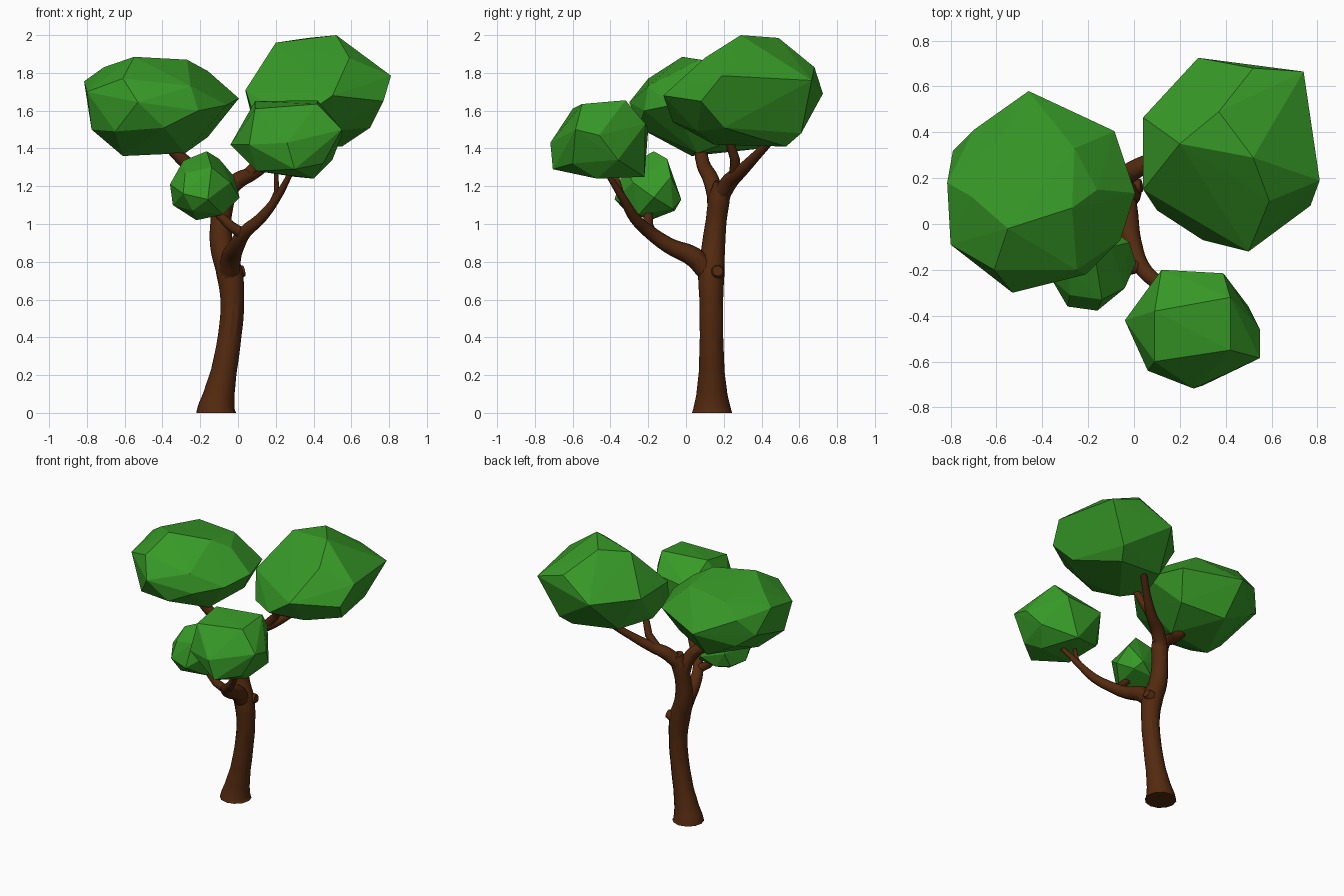
import bpy, bmesh


def material(name, color):
    m = bpy.data.materials.new(name)
    m.diffuse_color = (*color, 1)
    return m


bark = material("bark", (0.088, 0.023, 0.005))
leaf = material("leaf", (0.038, 0.32, 0.02))


def limb(name, points):
    """Tapered round tube through (x, y, z, radius) points."""
    cu = bpy.data.curves.new(name, 'CURVE')
    cu.dimensions = '3D'
    cu.bevel_depth = 1.0
    cu.bevel_resolution = 4
    cu.resolution_u = 5
    cu.use_fill_caps = True
    sp = cu.splines.new('BEZIER')
    sp.bezier_points.add(len(points) - 1)
    for i, (bp, (x, y, z, r)) in enumerate(zip(sp.bezier_points, points)):
        bp.co = (x, y, z)
        bp.radius = r
        bp.handle_left_type = bp.handle_right_type = 'AUTO' if i > 1 else 'VECTOR'
    ob = bpy.data.objects.new(name, cu)
    bpy.context.collection.objects.link(ob)
    cu.materials.append(bark)
    bpy.ops.object.select_all(action='DESELECT')
    ob.select_set(True)
    bpy.context.view_layer.objects.active = ob
    bpy.ops.object.convert(target='MESH')
    bpy.ops.object.shade_smooth_by_angle()


def crown(name, *rings):
    """Faceted leaf clump: convex hull around a few rings of corners."""
    bm = bmesh.new()
    for ring in rings:
        for p in ring:
            bm.verts.new(p)
    res = bmesh.ops.convex_hull(bm, input=bm.verts[:])
    loose = {v for v in res["geom_interior"] + res["geom_unused"]
             if isinstance(v, bmesh.types.BMVert)}
    bmesh.ops.delete(bm, geom=list(loose), context='VERTS')
    bmesh.ops.recalc_face_normals(bm, faces=bm.faces[:])
    me = bpy.data.meshes.new(name)
    bm.to_mesh(me)
    bm.free()
    me.materials.append(leaf)
    bpy.context.collection.objects.link(bpy.data.objects.new(name, me))


# Trunk with flared foot
limb("trunk", [(-.115, .138, 0, .106), (-.115, .138, .02, .1), (-.10, .137, .1, .082),
               (-.075, .136, .22, .068), (-.045, .135, .4, .062), (-.03, .134, .58, .062),
               (-.045, .134, .74, .07), (-.085, .145, .88, .062), (-.09, .16, 1.02, .055),
               (-.075, .175, 1.13, .057), (-.06, .19, 1.22, .042)])
limb("trunk_knob", [(-.03, .155, .735, .036), (.0, .163, .745, .04), (.033, .168, .752, .028)])

# Upper fork
limb("left_branch", [(-.085, .165, 1.06, .05), (-.11, .155, 1.16, .046), (-.16, .13, 1.24, .042),
                     (-.27, .09, 1.32, .036), (-.42, .07, 1.48, .032)])
limb("right_branch", [(-.085, .165, 1.07, .048), (-.06, .195, 1.17, .047), (.0, .235, 1.23, .044),
                      (.08, .28, 1.27, .036), (.2, .37, 1.36, .026), (.33, .48, 1.48, .02)])
limb("right_twig", [(.04, .26, 1.25, .032), (.12, .26, 1.34, .026), (.18, .22, 1.47, .022)])

# Lower forward branch and its twigs
limb("front_branch", [(-.05, .135, .66, .045), (-.045, .11, .75, .055), (-.035, .04, .825, .054),
                      (-.01, -.08, .88, .043), (.035, -.19, .955, .036), (.12, -.27, 1.03, .03),
                      (.2, -.33, 1.13, .022), (.29, -.43, 1.29, .013)])
limb("front_twig", [(.17, -.305, 1.085, .018), (.205, -.345, 1.17, .015), (.2, -.38, 1.29, .011)])
limb("small_branch", [(.03, -.18, .945, .03), (-.04, -.2, .99, .027), (-.15, -.2, 1.1, .02)])

# Leaf crowns: top, middle, bottom corners
crown("left_crown",
      [(-.55, -.02, 1.885), (-.27, .07, 1.87), (-.26, .33, 1.83), (-.58, .38, 1.82),
       (-.71, .12, 1.83), (-.16, .15, 1.81)],
      [(-.815, .18, 1.755), (-.8, -.09, 1.7), (-.61, -.2, 1.77), (-.53, -.3, 1.645),
       (-.25, -.2, 1.73), (-.21, -.22, 1.6), (-.06, -.07, 1.63), (.005, .135, 1.665),
       (-.085, .405, 1.65), (-.46, .58, 1.62), (-.7, .41, 1.72), (-.79, .32, 1.6)],
      [(-.775, -.03, 1.5), (-.61, .03, 1.36), (-.39, -.25, 1.51), (-.65, -.19, 1.49),
       (-.28, .06, 1.375), (-.16, .3, 1.46), (-.45, .4, 1.4), (-.68, .39, 1.52)])
crown("right_crown",
      [(.52, .29, 2.0), (.37, .49, 1.985), (.2, .35, 1.96), (.59, .1, 1.88)],
      [(.81, .19, 1.785), (.77, .08, 1.65), (.5, -.12, 1.68), (.3, -.07, 1.54),
       (.1, .06, 1.53), (.04, .15, 1.71), (.04, .465, 1.7), (.28, .725, 1.69),
       (.52, .68, 1.83), (.74, .665, 1.76)],
      [(.7, .2, 1.51), (.55, .53, 1.41), (.5, .06, 1.49), (.25, .15, 1.42),
       (.1, .24, 1.46), (.2, .5, 1.45), (.6, .61, 1.48)])
crown("front_crown",
      [(.09, -.38, 1.65), (.42, -.32, 1.655), (.42, -.55, 1.635), (.09, -.6, 1.61)],
      [(.12, -.2, 1.5), (.39, -.215, 1.53), (.55, -.46, 1.47), (.55, -.585, 1.5),
       (.26, -.718, 1.43), (.06, -.64, 1.42), (-.04, -.42, 1.42)],
      [(.3, -.705, 1.29), (.1, -.55, 1.28), (.4, -.47, 1.24), (.3, -.22, 1.25),
       (.5, -.36, 1.34), (.08, -.3, 1.3), (.45, -.6, 1.32)])
crown("small_crown",
      [(-.165, -.17, 1.385), (-.29, -.2, 1.335), (-.1, -.1, 1.345), (-.14, -.33, 1.3),
       (-.22, -.09, 1.31), (-.28, -.31, 1.27)],
      [(-.36, -.24, 1.21), (-.345, -.2, 1.1), (-.29, -.36, 1.16), (-.16, -.378, 1.13),
       (-.04, -.28, 1.22), (.008, -.17, 1.14), (-.02, -.08, 1.25), (-.1, -.025, 1.13),
       (-.27, -.06, 1.18)],
      [(-.22, -.19, 1.02), (-.08, -.25, 1.05), (-.06, -.07, 1.08), (-.2, -.06, 1.07),
       (-.29, -.1, 1.08), (-.24, -.32, 1.07)])
